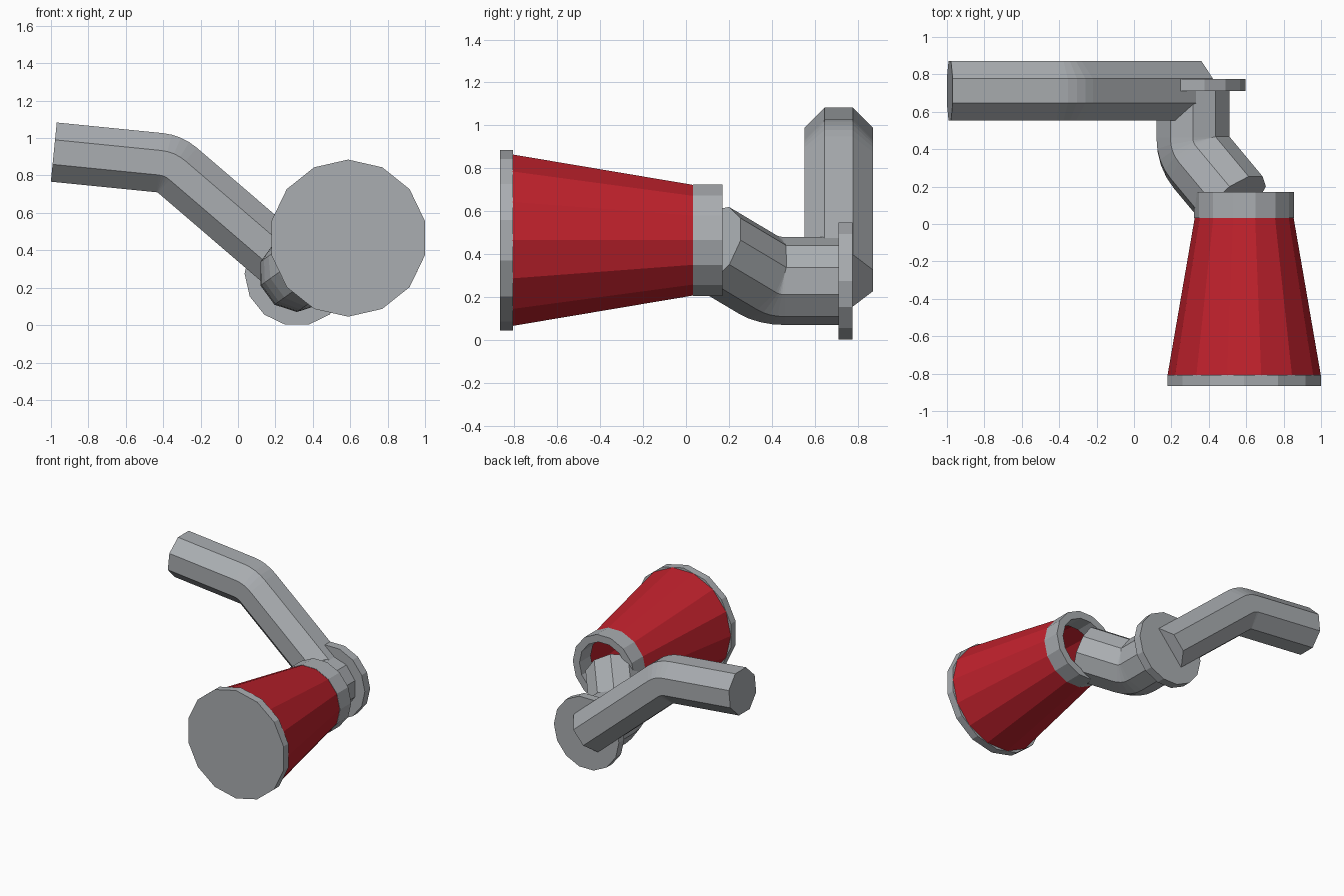
import bpy, math
from mathutils import Vector

if "Cube" in bpy.data.objects:
    bpy.data.objects.remove(bpy.data.objects["Cube"])

def material(name, rgb):
    m = bpy.data.materials.new(name)
    m.diffuse_color = (*rgb, 1)
    m.use_nodes = True
    m.node_tree.nodes["Principled BSDF"].inputs["Base Color"].default_value = m.diffuse_color
    return m

GREY = material("steel grey", (0.40, 0.42, 0.44))
RED = material("red", (0.52, 0.015, 0.025))

def make(name, verts, faces, mat):
    me = bpy.data.meshes.new(name)
    me.from_pydata(verts, [], faces)
    me.materials.append(mat)
    ob = bpy.data.objects.new(name, me)
    bpy.context.collection.objects.link(ob)
    return ob

def bridge(rings, n, closed=False):
    """Quads between consecutive rings of n vertices."""
    pairs = rings if closed else rings - 1
    return [(a * n + i, a * n + (i + 1) % n,
             (a + 1) % rings * n + (i + 1) % n, (a + 1) % rings * n + i)
            for a in range(pairs) for i in range(n)]

def lathe(name, cx, cz, profile, mat, n=14, turn=0.0, caps=True, closed=False):
    """Revolve (radius, y) points around a y-parallel axis."""
    verts = []
    for r, y in profile:
        for i in range(n):
            a = math.tau * i / n + turn
            verts.append((cx + r * math.cos(a), y, cz + r * math.sin(a)))
    faces = bridge(len(profile), n, closed)
    if caps:
        last = (len(profile) - 1) * n
        faces += [tuple(range(n))[::-1], tuple(range(last, last + n))]
    return make(name, verts, faces, mat)

def bent_tube(name, start, corner, end, side, radius, n, turn, bend_len, mat, steps=4):
    """Tube of n sides along start-corner-end with a rounded bend."""
    start, corner, end, u = map(Vector, (start, corner, end, side))
    d0, d1 = (corner - start).normalized(), (end - corner).normalized()
    p0, p1 = corner - d0 * bend_len, corner + d1 * bend_len
    path = [(start, d0)]
    for k in range(steps + 1):
        t = k / steps
        pos = p0.lerp(corner, t).lerp(corner.lerp(p1, t), t)
        path.append((pos, d0.lerp(d1, t).normalized()))
    path.append((end, d1))
    verts, prev = [], d0
    u = (u - d0 * u.dot(d0)).normalized()
    for pos, d in path:
        u = prev.rotation_difference(d) @ u
        v, prev = d.cross(u), d
        for i in range(n):
            a = math.tau * i / n + turn
            verts.append(pos + radius * (u * math.cos(a) + v * math.sin(a)))
    last = (len(path) - 1) * n
    faces = bridge(len(path), n) + [tuple(range(n))[::-1], tuple(range(last, last + n))]
    return make(name, verts, faces, mat)

HX, HZ = 0.589, 0.465   # axis of the cone head
JX, JZ = 0.315, 0.275   # axis of the joint

# Cone head: front disc, red shell, hollow neck ring
lathe("front_disc", HX, HZ, [(0.42, -0.807), (0.42, -0.866)], GREY, turn=math.pi / 2)
lathe("cone_shell", HX, HZ, [(0.264, 0.035), (0.41, -0.81)], RED, caps=False)
lathe("neck_ring", HX, HZ, [(0.267, 0.17), (0.267, 0.032), (0.21, 0.032), (0.21, 0.17)],
      GREY, caps=False, closed=True)

# Joint plate between the two tubes
lathe("joint_plate", JX, JZ, [(0.28, 0.775), (0.28, 0.71)], GREY)

# Short tube bending from the plate to the neck
bent_tube("neck_tube", (JX, 0.74, JZ), (JX, 0.385, JZ), (0.54, 0.115, 0.436),
          (0, 0, 1), 0.205, 10, 0, 0.077, GREY)

# Long arm bending out to the side
bent_tube("arm_tube", (-0.985, 0.712, 0.925), (-0.365, 0.712, 0.863), (0.318, 0.712, 0.277),
          (0, 1, 0), 0.172, 8, math.pi / 8, 0.055, GREY)

# Make all normals point outwards
import bmesh
for ob in bpy.context.collection.objects:
    bm = bmesh.new()
    bm.from_mesh(ob.data)
    bmesh.ops.recalc_face_normals(bm, faces=bm.faces)
    bm.to_mesh(ob.data)
    bm.free()
